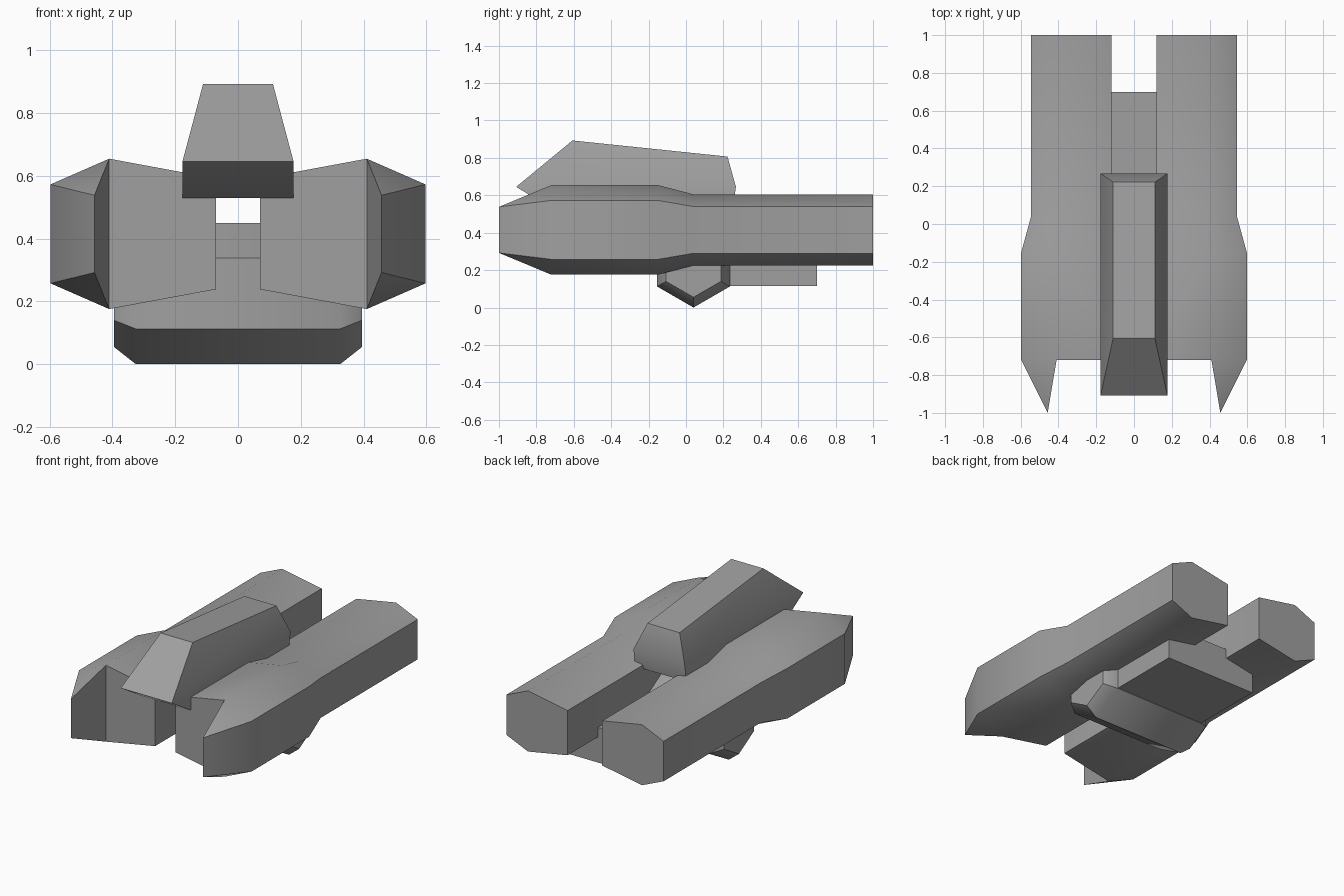
import bpy
import math

cube = bpy.data.objects.get("Cube")
if cube:
    bpy.data.objects.remove(cube, do_unlink=True)

grey = bpy.data.materials.new("hull grey")
grey.use_nodes = True
colour = (0.35, 0.35, 0.35, 1)
grey.diffuse_color = colour
bsdf = next(n for n in grey.node_tree.nodes if n.type == 'BSDF_PRINCIPLED')
bsdf.inputs["Base Color"].default_value = colour


def loft(name, rings, extra=None):
    """Skin a list of equal rings and cap both ends; extra edits the lists."""
    n = len(rings[0])
    verts = [p for ring in rings for p in ring]
    faces = [tuple(range(n)), tuple(range(len(verts) - n, len(verts)))]
    for r in range(len(rings) - 1):
        for i in range(n):
            j = (i + 1) % n
            faces.append((r * n + i, r * n + j, r * n + n + j, r * n + n + i))
    if extra:
        extra(verts, faces)
    mesh = bpy.data.meshes.new(name)
    mesh.from_pydata(verts, [], faces)
    mesh.materials.append(grey)
    obj = bpy.data.objects.new(name, mesh)
    bpy.context.collection.objects.link(obj)
    # Consistent outward normals, then smooth only the shallow edges
    bpy.ops.object.select_all(action='DESELECT')
    obj.select_set(True)
    bpy.context.view_layer.objects.active = obj
    bpy.ops.object.mode_set(mode='EDIT')
    bpy.ops.mesh.select_all(action='SELECT')
    bpy.ops.mesh.normals_make_consistent(inside=False)
    bpy.ops.object.mode_set(mode='OBJECT')
    bpy.ops.object.shade_smooth_by_angle(angle=math.radians(40))
    return obj


MID = 0.415


def hull_ring(side, y, inner, peak, outer, scale):
    """Six-sided section: inner wall, ridge, outer wall, keel."""
    half = [(inner, 0.14), (peak, 0.19), (outer, 0.125)]
    top = [(side * x, y, MID + h * scale) for x, h in half]
    bottom = [(side * x, y, MID - h * scale) for x, h in reversed(half)]
    return top + bottom


def add_prong(side):
    """Replace the outer part of the front cap with a forward wedge."""
    def edit(verts, faces):
        a = len(verts)
        verts += [(side * 0.457, -1, MID + 0.123), (side * 0.457, -1, MID - 0.123)]
        b = a + 1
        faces[0] = (0, 1, 4, 5)
        faces.extend([(1, a, b, 4), (2, 3, b, a), (1, 2, a), (4, b, 3)])
    return edit


# Twin hulls with pointed prongs
for label, side in (("left", 1), ("right", -1)):
    loft(label + "_hull", [
        hull_ring(side, -0.72, 0.07, 0.41, 0.597, 1.26),
        hull_ring(side, -0.15, 0.07, 0.41, 0.597, 1.26),
        hull_ring(side, 0.04, 0.12, 0.395, 0.545, 1),
        hull_ring(side, 1, 0.12, 0.395, 0.545, 1),
    ], add_prong(side))


# Hexagonal cross pod with tapered ends
def hexagon(x, r):
    angles = [math.radians(30 + 60 * i) for i in range(6)]
    return [(x, 0.04 + r * math.cos(a), 0.225 + r * math.sin(a)) for a in angles]


loft("cross_pod", [hexagon(-0.395, 0.17), hexagon(-0.325, 0.225),
                   hexagon(0.325, 0.225), hexagon(0.395, 0.17)])


# Box joining the hulls behind the pod
def rectangle(y):
    return [(x, y, z) for x, z in
            ((-0.32, 0.115), (0.32, 0.115), (0.32, 0.335), (-0.32, 0.335))]


loft("rear_bridge", [rectangle(0.04), rectangle(0.7)])


# Cabin on top: underside, widest line and roof
def cabin_ring(half, front, front_z, back, back_z):
    return [(-half, front, front_z), (half, front, front_z),
            (half, back, back_z), (-half, back, back_z)]


loft("cabin", [cabin_ring(0.177, -0.72, 0.53, 0.25, 0.53),
               cabin_ring(0.177, -0.908, 0.645, 0.267, 0.645),
               cabin_ring(0.111, -0.607, 0.893, 0.222, 0.807)])
